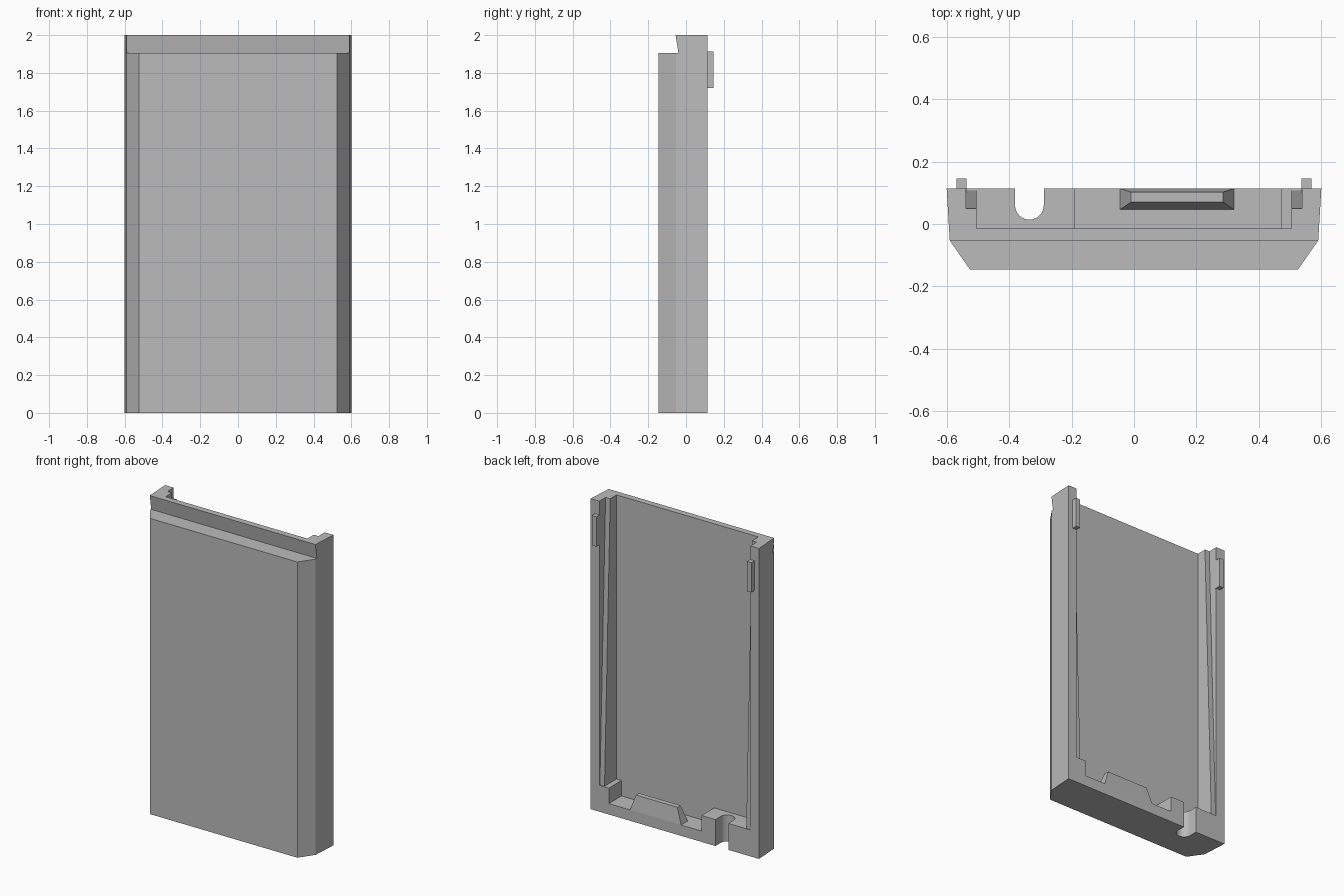
import bpy, bmesh, math
from mathutils import Vector

old = bpy.data.objects.get("Cube")
if old:
    bpy.data.objects.remove(old)

grey = bpy.data.materials.new("plain_grey")
grey.use_nodes = True
grey.diffuse_color = (0.5, 0.5, 0.5, 1)
grey.node_tree.nodes["Principled BSDF"].inputs["Base Color"].default_value = (0.5, 0.5, 0.5, 1)

BACK, FLOOR, LIP, HIGH = 0.114, -0.015, 0.17, 2.0


def loft(name, rings):
    """Closed solid through a list of matching point rings."""
    bm = bmesh.new()
    loops = [[bm.verts.new(p) for p in ring] for ring in rings]
    for a, b in zip(loops, loops[1:]):
        for i in range(len(a)):
            j = (i + 1) % len(a)
            bm.faces.new((a[i], a[j], b[j], b[i]))
    bm.faces.new(loops[0])
    bm.faces.new(loops[-1])
    bmesh.ops.recalc_face_normals(bm, faces=bm.faces[:])
    mesh = bpy.data.meshes.new(name)
    bm.to_mesh(mesh)
    bm.free()
    mesh.materials.append(grey)
    obj = bpy.data.objects.new(name, mesh)
    bpy.context.collection.objects.link(obj)
    return obj


def prism_z(name, outline, low, high):
    return loft(name, [[(x, y, z) for x, y in outline] for z in (low, high)])


def prism_x(name, outline, low, high):
    return loft(name, [[(x, y, z) for y, z in outline] for x in (low, high)])


def rect(x0, x1, y0, y1):
    return [(x0, y0), (x1, y0), (x1, y1), (x0, y1)]


# Panel with chamfered front edges
half = [(0.525, -0.146), (0.59, -0.053), (0.6, BACK)]
panel = prism_z("panel", half + [(-x, y) for x, y in reversed(half)], 0, HIGH)

# Main recess, open at the top, and the lower pocket in the bottom lip
cutters = [
    prism_z("recess_cutter", rect(-0.505, 0.505, FLOOR, 0.3), LIP, 2.2),
    prism_z("pocket_cutter", rect(-0.19, 0.47, FLOOR, 0.3), 0.07, 0.4),
]

# Sloping ledges beside the recess
ramp = [(0.047, 2.1), (0.3, 2.1), (0.3, LIP), (0.108, LIP)]
for side in (-1, 1):
    cutters.append(prism_x("ledge_cutter", ramp, side * 0.45, side * 0.538))

# Undercut step along the top of the front
step = [(-0.3, 1.905), (-0.04, 1.905), (-0.071, 2.1), (-0.3, 2.1)]
cutters.append(prism_x("step_cutter", step, -0.8, 0.8))

# Round-bottomed cable notch
radius, cx, cy = 0.046, -0.335, 0.06
arc = [(cx + radius * math.cos(math.pi * (1 + i / 16)),
        cy + radius * math.sin(math.pi * (1 + i / 16))) for i in range(17)]
cutters.append(prism_z("notch_cutter", arc + [(cx + radius, 0.3), (cx - radius, 0.3)], -0.1, 0.4))

for cutter in cutters:
    mod = panel.modifiers.new(cutter.name, "BOOLEAN")
    mod.operation, mod.solver, mod.object = "DIFFERENCE", "EXACT", cutter

# Apply the cuts and drop the helpers
bpy.context.view_layer.update()
graph = bpy.context.evaluated_depsgraph_get()
mesh = bpy.data.meshes.new_from_object(panel.evaluated_get(graph))
panel.modifiers.clear()
panel.data = mesh
for cutter in cutters:
    bpy.data.objects.remove(cutter)

# Tapered catch standing in the lower pocket
base = rect(-0.045, 0.32, 0.046, BACK)
crest = rect(-0.01, 0.285, 0.07, 0.102)
loft("catch", [[(x, y, z) for x, y in ring]
               for ring, z in ((base, 0.065), (base, 0.07), (crest, LIP))])

# Hook tabs on the back near the top
for side, word in ((1, "left"), (-1, "right")):
    tab = rect(side * 0.537, side * 0.568, 0.1, 0.146)
    prism_z(word + "_tab", tab, 1.72, 1.912)

# Smooth only the notch wall
bpy.context.view_layer.objects.active = panel
bpy.ops.object.select_all(action="DESELECT")
panel.select_set(True)
bpy.ops.object.shade_smooth_by_angle(angle=math.radians(20))
